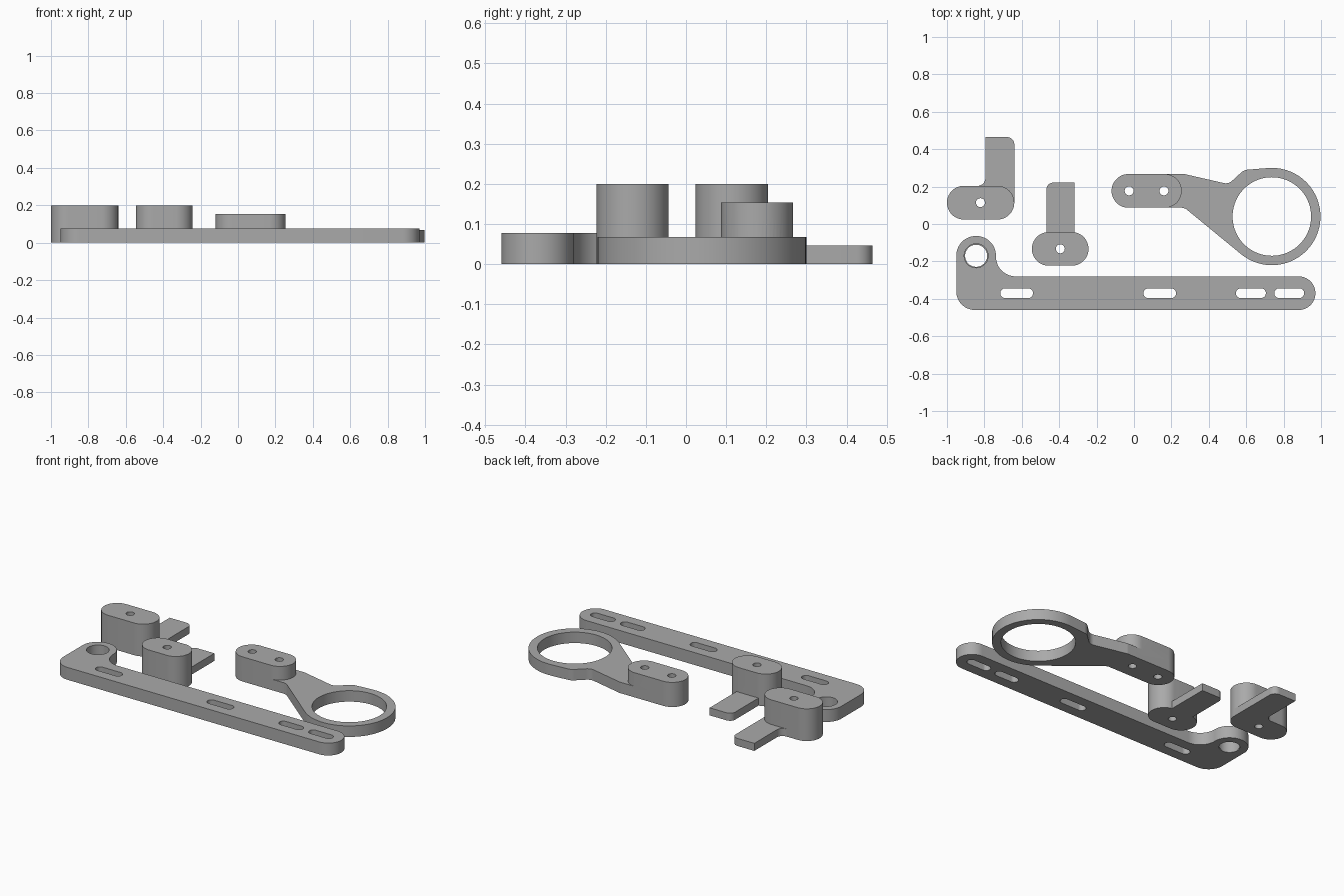
import bpy, bmesh, math
from mathutils import Vector

cube = bpy.data.objects.get("Cube")
if cube:
    bpy.data.objects.remove(cube, do_unlink=True)

grey = bpy.data.materials.new("plain grey")
grey.use_nodes = True
grey.diffuse_color = (0.4, 0.4, 0.4, 1)
grey.node_tree.nodes["Principled BSDF"].inputs["Base Color"].default_value = (0.4, 0.4, 0.4, 1)


def rounded(corners, steps=14):
    """Closed outline from (x, y, radius) corners, each one filleted."""
    out = []
    n = len(corners)
    for i, (x, y, r) in enumerate(corners):
        p = Vector((x, y))
        if r == 0:
            out.append(p)
            continue
        a = (Vector(corners[i - 1][:2]) - p).normalized()
        b = (Vector(corners[(i + 1) % n][:2]) - p).normalized()
        half = a.angle(b) / 2
        centre = p + (a + b).normalized() * (r / math.sin(half))
        start = p + a * (r / math.tan(half)) - centre
        end = p + b * (r / math.tan(half)) - centre
        turn = start.angle_signed(end)
        a0 = math.atan2(start.y, start.x)
        for k in range(steps + 1):
            t = a0 - turn * k / steps
            out.append(centre + Vector((math.cos(t), math.sin(t))) * r)
    clean = [p for i, p in enumerate(out) if (p - out[i - 1]).length > 1e-4]
    return clean


def arc(cx, cy, r, start, end, steps):
    """Unfilleted corners along an arc, angles in degrees."""
    angles = [math.radians(start + (end - start) * k / steps) for k in range(steps + 1)]
    return [(cx + r * math.cos(t), cy + r * math.sin(t), 0) for t in angles]


def circle(cx, cy, r, steps=48):
    return rounded(arc(cx, cy, r, 0, 360, steps))


def stadium(x0, x1, cy, r):
    return rounded([(x0, cy - r, r), (x1, cy - r, r), (x1, cy + r, r), (x0, cy + r, r)])


def plate(name, height, outlines):
    """Solid plate on the ground; outlines after the first are holes."""
    curve = bpy.data.curves.new(name, 'CURVE')
    curve.dimensions = '2D'
    curve.fill_mode = 'BOTH'
    curve.extrude = height / 2
    for pts in outlines:
        s = curve.splines.new('POLY')
        s.points.add(len(pts) - 1)
        for sp, p in zip(s.points, pts):
            sp.co = (p.x, p.y, 0, 1)
        s.use_cyclic_u = True
    temp = bpy.data.objects.new(name + "_outline", curve)
    bpy.context.collection.objects.link(temp)
    dg = bpy.context.evaluated_depsgraph_get()
    mesh = bpy.data.meshes.new_from_object(temp.evaluated_get(dg))
    bpy.data.objects.remove(temp, do_unlink=True)
    bm = bmesh.new()
    bm.from_mesh(mesh)
    bmesh.ops.remove_doubles(bm, verts=bm.verts, dist=1e-5)
    bmesh.ops.translate(bm, verts=bm.verts, vec=(0, 0, height / 2))
    bmesh.ops.recalc_face_normals(bm, faces=bm.faces)
    bm.to_mesh(mesh)
    bm.free()
    mesh.materials.clear()
    mesh.materials.append(grey)
    obj = bpy.data.objects.new(name, mesh)
    bpy.context.collection.objects.link(obj)
    return obj


def join_solids(base, extra):
    """Boolean union of extra into base."""
    mod = base.modifiers.new("union", 'BOOLEAN')
    mod.operation = 'UNION'
    mod.solver = 'EXACT'
    mod.object = extra
    dg = bpy.context.evaluated_depsgraph_get()
    base.data = bpy.data.meshes.new_from_object(base.evaluated_get(dg))
    base.modifiers.clear()
    bpy.data.objects.remove(extra, do_unlink=True)
    return base


PIN = 0.024
parts = []

# Long slotted bar with an upright lug at its left end
slots = [(-0.715, -0.54), (0.05, 0.225), (0.545, 0.705), (0.75, 0.91)]
outline = rounded([(-0.95, -0.46, 0.1), (0.97, -0.46, 0.09), (0.97, -0.28, 0.09),
                   (-0.738, -0.28, 0.105), (-0.738, -0.064, 0.105), (-0.95, -0.064, 0.105)])
bar = plate("slotted_bar", 0.077,
            [outline, circle(-0.844, -0.17, 0.064)] + [stadium(a, b, -0.37, 0.026) for a, b in slots])
parts.append(bar)

# Thin ledge inside the lug hole
parts.append(plate("lug_hole_ledge", 0.01,
                   [circle(-0.844, -0.17, 0.0645), circle(-0.844, -0.17, 0.059)]))

# Ring holder: tapered arm flowing into a ring, with a raised block
pins = [circle(x, 0.177, PIN, 24) for x in (-0.026, 0.16)]
arm = rounded([(-0.12, 0.267, 0.09), (0.27, 0.267, 0.05), (0.505, 0.213, 0.05), (0.588, 0.289, 0.06)]
              + arc(0.737, 0.04, 0.26, 95, -129, 50)
              + [(0.27, 0.087, 0.05), (-0.12, 0.087, 0.09)])
holder = plate("ring_holder", 0.068, [arm, circle(0.737, 0.04, 0.21, 72)] + pins)
parts.append(join_solids(holder, plate("raised_block", 0.153, [stadium(-0.12, 0.255, 0.177, 0.09)] + pins)))

# Corner clamp: tall block with a tab flush to its right side
pin = circle(-0.821, 0.114, PIN, 24)
foot = rounded([(-1, 0.024, 0.09), (-0.64, 0.024, 0.09), (-0.64, 0.465, 0.04), (-0.795, 0.465, 0),
                (-0.795, 0.204, 0.04), (-1, 0.204, 0.09)])
clamp = plate("corner_clamp", 0.047, [foot, pin])
parts.append(join_solids(clamp, plate("corner_block", 0.2, [stadium(-1, -0.64, 0.114, 0.09), pin])))

# Centre clamp: tall block with a tab from its middle
pin = circle(-0.394, -0.133, PIN, 24)
foot = rounded([(-0.546, -0.223, 0.09), (-0.243, -0.223, 0.09), (-0.243, -0.043, 0.09),
                (-0.317, -0.043, 0), (-0.317, 0.221, 0), (-0.468, 0.221, 0.035),
                (-0.468, -0.043, 0), (-0.546, -0.043, 0.09)])
foot = rounded([(-0.317, -0.133, 0), (-0.317, 0.221, 0), (-0.468, 0.221, 0.035), (-0.468, -0.133, 0),
                (-0.42, -0.08, 0), (-0.36, -0.08, 0)])
block = plate("centre_clamp", 0.2, [stadium(-0.546, -0.243, -0.133, 0.09), pin])
parts.append(join_solids(block, plate("centre_tab", 0.047, [foot])))

# Smooth round walls, keep rims sharp
for obj in parts:
    bpy.ops.object.select_all(action='DESELECT')
    obj.select_set(True)
    bpy.context.view_layer.objects.active = obj
    bpy.ops.object.shade_smooth_by_angle(angle=math.radians(30))
